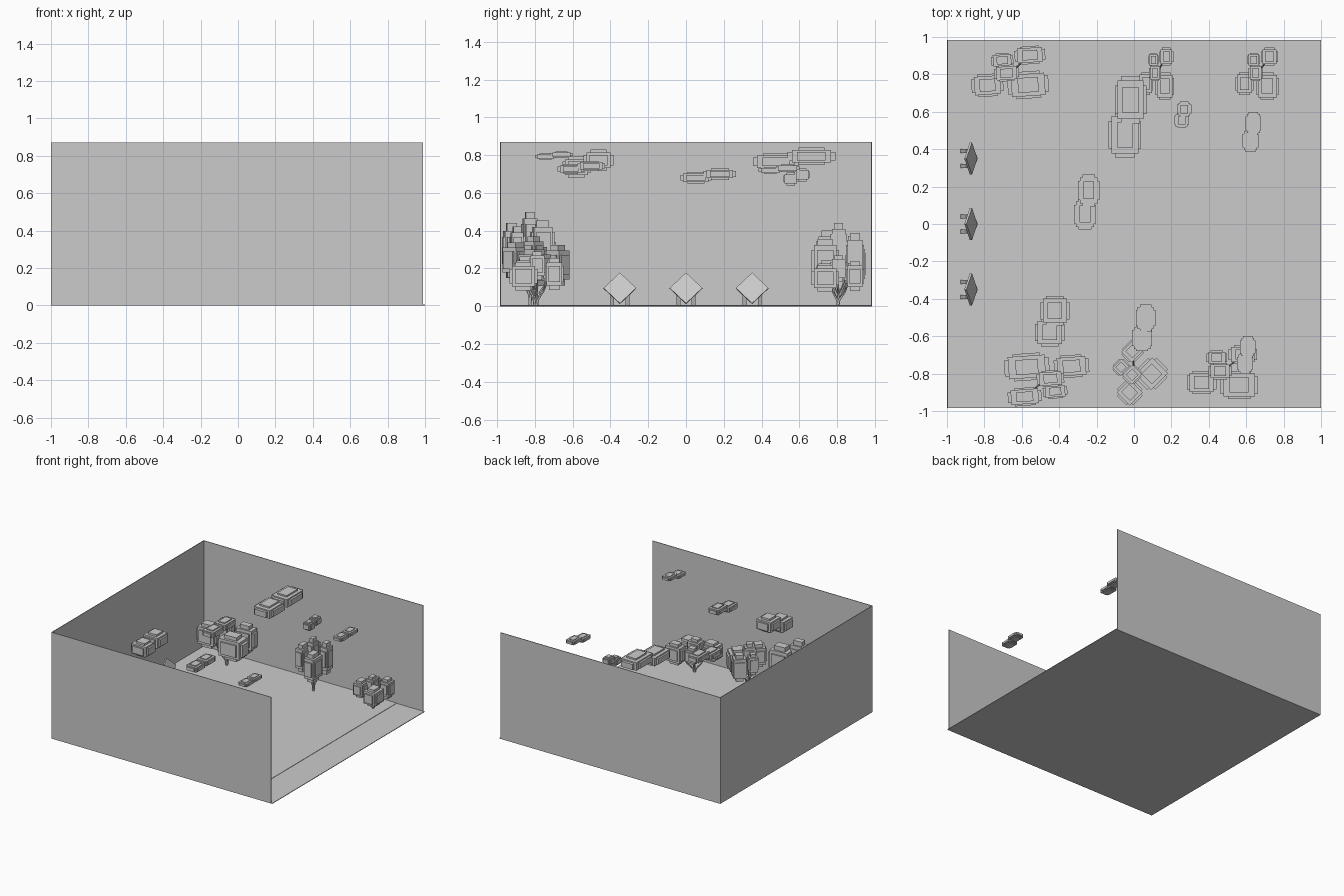
import bpy, bmesh, math
from mathutils import Matrix, Vector

old = bpy.data.objects.get("Cube")
if old:
    bpy.data.objects.remove(old, do_unlink=True)

GREY = (0.6, 0.6, 0.6, 1)
grey = bpy.data.materials.new("plain_grey")
grey.use_nodes = True
grey.diffuse_color = GREY
grey.node_tree.nodes["Principled BSDF"].inputs["Base Color"].default_value = GREY


def add_object(name, data):
    ob = bpy.data.objects.new(name, data)
    data.materials.append(grey)
    bpy.context.scene.collection.objects.link(ob)
    return ob


def finish(name, bm):
    me = bpy.data.meshes.new(name)
    bm.to_mesh(me)
    bm.free()
    return add_object(name, me)


def add_box(bm, centre, size, frame=Matrix.Identity(4)):
    m = frame @ Matrix.Translation(centre) @ Matrix.Diagonal((*size, 1))
    bmesh.ops.create_cube(bm, size=1, matrix=m)


def box_object(name, lo, hi):
    bm = bmesh.new()
    lo, hi = Vector(lo), Vector(hi)
    add_box(bm, (lo + hi) / 2, hi - lo)
    return finish(name, bm)


# Blocky rounded puff: overlapping boxes, each long on one axis
def add_puff(bm, centre, size, frame=Matrix.Identity(4)):
    for k in ((1, 0.6, 0.5), (0.6, 1, 0.5), (0.82, 0.82, 0.72), (0.5, 0.55, 1)):
        add_box(bm, centre, [s * f for s, f in zip(size, k)], frame)


# Floor and the three walls
T = 0.005
box_object("floor", (-1, -0.985, 0), (0.75, 0.985, 0.008))
box_object("floor_edge_strip", (0.75, -0.985, 0), (1, 0.985, 0.005))
box_object("front_wall", (-1, -0.985, 0), (0.99, -0.985 + T, 0.87))
box_object("back_wall", (-1, 0.985 - T, 0), (0.99, 0.985, 0.87))
box_object("end_wall", (-1, -0.985, 0), (-1 + T, 0.985, 0.87))

# Clouds: x range, y range, z range, each a large and a small puff
clouds = [
    ((-0.135, 0.067), (0.355, 0.79), (0.72, 0.84)),
    ((0.216, 0.307), (0.515, 0.655), (0.64, 0.73)),
    ((0.58, 0.68), (0.385, 0.60), (0.70, 0.75)),
    ((-0.32, -0.185), (-0.03, 0.265), (0.65, 0.73)),
    ((-0.53, -0.345), (-0.655, -0.385), (0.68, 0.83)),
    ((-0.01, 0.115), (-0.68, -0.43), (0.70, 0.77)),
    ((0.55, 0.65), (-0.80, -0.60), (0.775, 0.82)),
]
for i, (xs, ys, zs) in enumerate(clouds):
    bm = bmesh.new()
    w, d, h = xs[1] - xs[0], ys[1] - ys[0], zs[1] - zs[0]
    add_puff(bm, (xs[1] - w * 0.42, ys[1] - d * 0.29, zs[1] - h * 0.38),
             (w * 0.84, d * 0.58, h * 0.76))
    add_puff(bm, (xs[0] + w * 0.43, ys[0] + d * 0.28, zs[0] + h * 0.38),
             (w * 0.86, d * 0.56, h * 0.76))
    finish(f"cloud_{i + 1}", bm)

# Tree crown pattern: centre, size in units of half width, half depth, height
crown = [
    ((0.56, 0.62, 0.59), (0.80, 0.66, 0.58)),
    ((-0.17, 0.50, 0.62), (0.58, 0.52, 0.45)),
    ((-0.60, -0.38, 0.66), (0.83, 0.83, 0.50)),
    ((-0.08, 0.02, 0.74), (0.65, 0.60, 0.52)),
    ((0.46, -0.47, 0.55), (1.07, 1.0, 0.52)),
]


def tree(name, x, y, half_w, half_d, height, turn):
    frame = (Matrix.Translation((x, y, 0)) @ Matrix.Rotation(math.radians(turn), 4, 'Z')
             @ Matrix.Diagonal((half_w, half_d, height, 1)))
    bm = bmesh.new()
    for centre, size in crown:
        add_puff(bm, centre, size, frame)
    finish(name + "_crown", bm)

    # Thin branches fan out from the foot to each puff
    cu = bpy.data.curves.new(name + "_branches", 'CURVE')
    cu.dimensions = '3D'
    cu.bevel_depth = 0.008
    cu.bevel_resolution = 0
    cu.use_fill_caps = True
    for centre, size in crown:
        cx, cy, cz = centre
        sp = cu.splines.new('POLY')
        sp.points.add(3)
        path = [(0, 0, 0.01), (0.06 * cx, 0.06 * cy, 0.12),
                (0.4 * cx, 0.4 * cy, 0.28), (0.8 * cx, 0.8 * cy, cz)]
        for p, co, r in zip(sp.points, path, (1, 0.9, 0.6, 0.4)):
            p.co = (*(frame @ Vector(co)), 1)
            p.radius = r
    add_object(name + "_branches", cu)


tree("back_tree_wide", -0.665, 0.805, 0.205, 0.145, 0.38, 4)
tree("back_tree_tall", 0.12, 0.805, 0.095, 0.145, 0.44, 0)
tree("back_tree_short", 0.66, 0.805, 0.115, 0.145, 0.27, 0)
tree("front_tree_tall", -0.465, -0.825, 0.225, 0.145, 0.50, 184)
tree("front_tree_turned", 0.0, -0.80, 0.145, 0.145, 0.37, 45)
tree("front_tree_short", 0.475, -0.79, 0.19, 0.15, 0.29, 0)

# Diamond signs leaning back on two legs
for i, y in enumerate((-0.35, 0, 0.35)):
    lean = (Matrix.Translation((-0.872, y, 0.095))
            @ Matrix.Rotation(math.radians(-20), 4, 'Y'))
    bm = bmesh.new()
    add_box(bm, (0, 0, 0), (0.012, 0.122, 0.122),
            lean @ Matrix.Rotation(math.radians(45), 4, 'X'))
    finish(f"sign_board_{i + 1}", bm)
    bm = bmesh.new()
    for side in (-1, 1):
        prop = (Matrix.Translation((-0.905, y + side * 0.04, 0.055))
                @ Matrix.Rotation(math.radians(18), 4, 'Y'))
        add_box(bm, (0, 0, 0), (0.016, 0.02, 0.10), prop)
    finish(f"sign_legs_{i + 1}", bm)
